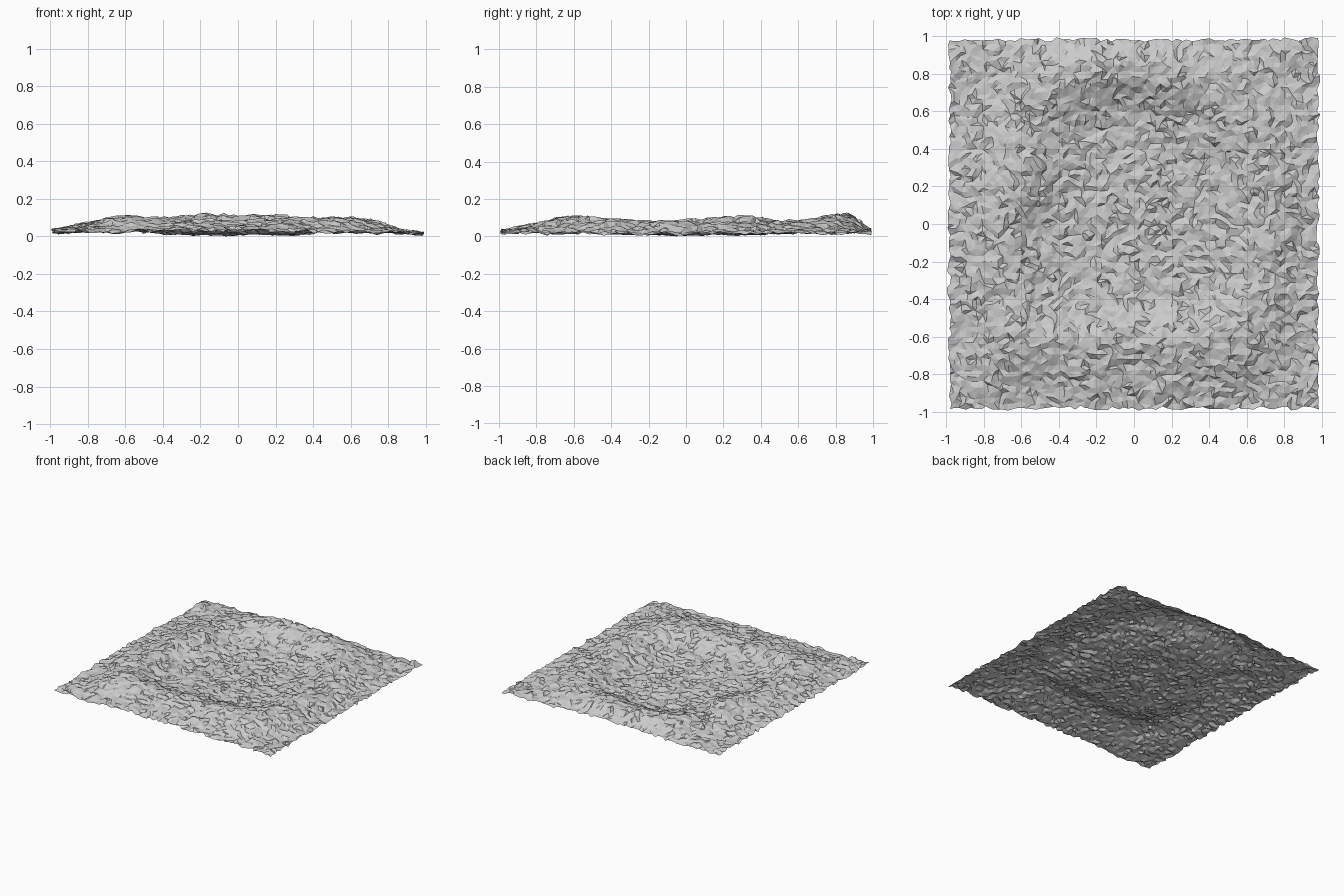
import bpy, bmesh, random
from math import atan2, degrees, hypot, exp, cos, pi
from mathutils import Vector, noise

if "Cube" in bpy.data.objects:
    bpy.data.objects.remove(bpy.data.objects["Cube"])

random.seed(7)
N = 68          # grid cells per side
HALF = 0.982    # half width of the patch

# Crater rim: angle in degrees, crest radius, crest height
RIM = [(0, .66, .082), (22, .68, .08), (42, .74, .085), (60, .82, .10),
       (75, .82, .122), (100, .86, .13), (120, .84, .105), (138, .74, .08),
       (150, .66, .118), (165, .66, .112), (185, .70, .09), (208, .75, .092),
       (225, .83, .115), (248, .70, .10), (270, .62, .092), (292, .67, .105),
       (312, .78, .115), (330, .75, .10), (345, .66, .085), (360, .66, .082)]


def rim_at(angle):
    for (a0, r0, h0), (a1, r1, h1) in zip(RIM, RIM[1:]):
        if a0 <= angle <= a1:
            t = (1 - cos(pi * (angle - a0) / (a1 - a0))) / 2
            return r0 + (r1 - r0) * t, h0 + (h1 - h0) * t


def height(x, y):
    r, crest = rim_at(degrees(atan2(y, x)) % 360)
    d = hypot(x, y) - r
    inside = d < 0
    d /= 0.18 if inside else 0.23
    floor = 0.026 if inside else 0.034
    z = floor + (crest - floor) * exp(-d * d)
    # sink toward the right and back borders
    border = min(1, (1.02 - x) / 0.25, (1.03 - y) / 0.15)
    z = 0.024 + (z - 0.024) * border
    p = Vector((x, y, 0))
    return z + 0.011 * noise.noise(p * 5) + 0.006 * noise.noise(p * 11)


# Rough ground sheet: grid shaken sideways and up/down for flaky facets
bm = bmesh.new()
bmesh.ops.create_grid(bm, x_segments=N, y_segments=N, size=HALF)
for v in bm.verts:
    x, y = v.co.x, v.co.y
    p = v.co * 16
    jx = 0.010 * noise.noise(p + Vector((9, 3, 5))) + random.uniform(-.009, .009)
    jy = 0.010 * noise.noise(p + Vector((2, 8, 1))) + random.uniform(-.009, .009)
    v.co = (x + jx, y + jy, height(x, y) + random.uniform(-.010, .010))
bmesh.ops.triangulate(bm, faces=bm.faces[:])
low = min(v.co.z for v in bm.verts)
for v in bm.verts:
    v.co.z -= low
bm.normal_update()

mesh = bpy.data.meshes.new("crater_ground")
bm.to_mesh(mesh)
bm.free()
bpy.context.collection.objects.link(bpy.data.objects.new("crater_ground", mesh))
